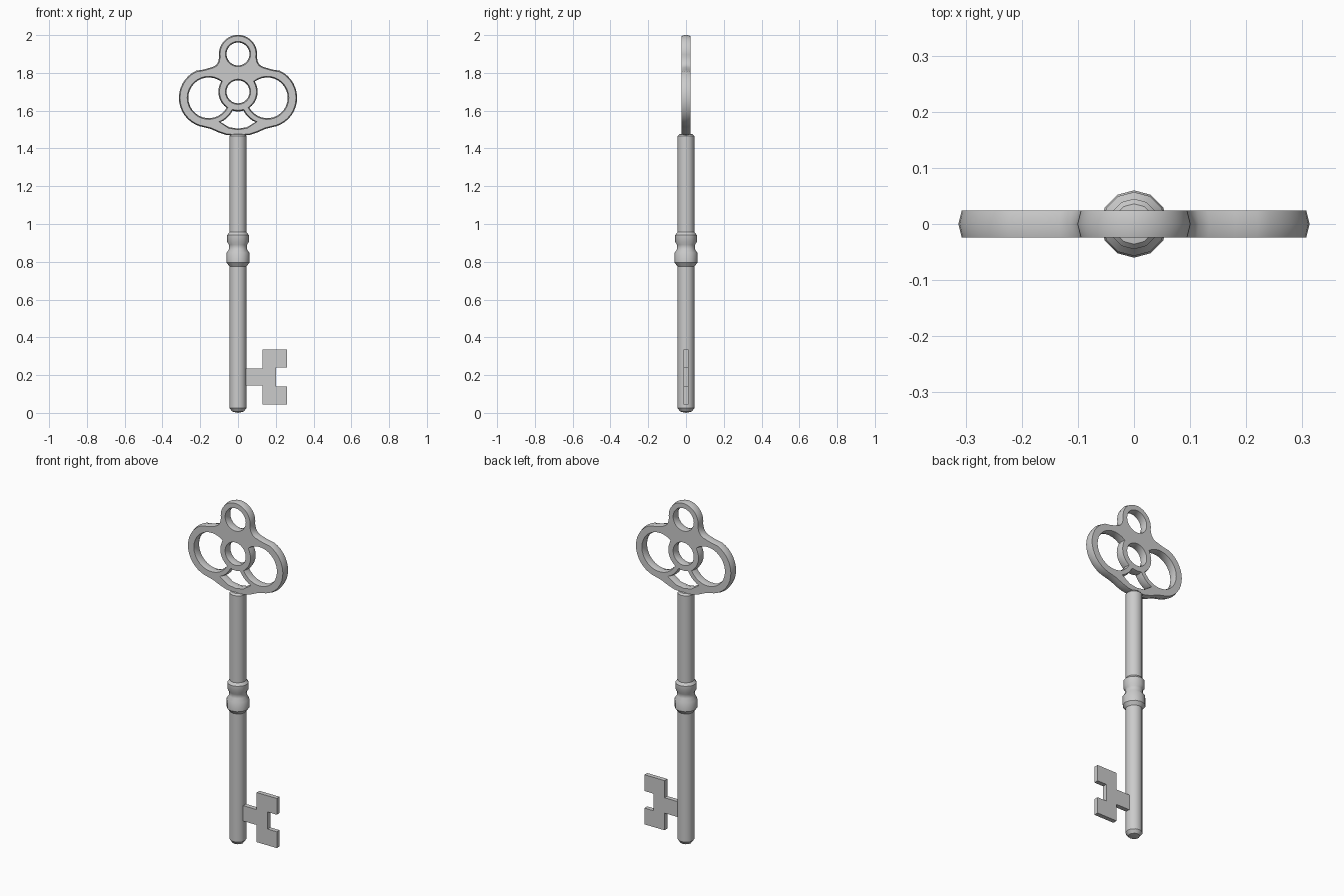
import bpy, bmesh
from math import sin, cos, radians, pi

if "Cube" in bpy.data.objects:
    bpy.data.objects.remove(bpy.data.objects["Cube"])


def arc(cx, cz, r, a0, a1, n):
    return [(cx + r * cos(radians(a0 + (a1 - a0) * i / n)),
             cz + r * sin(radians(a0 + (a1 - a0) * i / n))) for i in range(n + 1)]


def mirror(pts):
    return [(-x, z) for x, z in reversed(pts)]


def finish(name, bm, angle=30):
    bmesh.ops.recalc_face_normals(bm, faces=bm.faces)
    me = bpy.data.meshes.new(name)
    bm.to_mesh(me)
    bm.free()
    ob = bpy.data.objects.new(name, me)
    bpy.context.collection.objects.link(ob)
    bpy.ops.object.select_all(action='DESELECT')
    ob.select_set(True)
    bpy.context.view_layer.objects.active = ob
    bpy.ops.object.shade_smooth_by_angle(angle=radians(angle))
    return ob


def plate(name, loops, half, ridge=0.0):
    """Flat plate in the xz plane; first loop is the outline, others are holes."""
    bm = bmesh.new()
    edges = []
    for pts in loops:
        vs = [bm.verts.new((x, -half, z)) for x, z in pts]
        edges += [bm.edges.new((vs[i - 1], vs[i])) for i in range(len(vs))]
    bmesh.ops.triangle_fill(bm, edges=edges, use_beauty=True, use_dissolve=False)
    ext = bmesh.ops.extrude_face_region(bm, geom=bm.faces[:], use_keep_orig=True)
    for v in ext['geom']:
        if isinstance(v, bmesh.types.BMVert):
            v.co.y = half
    bmesh.ops.recalc_face_normals(bm, faces=bm.faces)
    # raised ridge running around the middle of every rim
    if ridge:
        across = [e for e in bm.edges if abs(e.verts[0].co.y - e.verts[1].co.y) > half]
        bmesh.ops.subdivide_edges(bm, edges=across, cuts=1)
        bm.normal_update()
        mids = [(v, v.normal.copy()) for v in bm.verts if abs(v.co.y) < half / 2]
        for v, n in mids:
            v.co += n * ridge
    return finish(name, bm)


# Shaft with collar, turned with 12 sides
profile = [(0, 0), (.031, .007), (.045, .026), (.045, .775), (.06, .795), (.06, .848),
           (.048, .866), (.048, .89), (.057, .904), (.057, .942), (.045, .957),
           (.045, 1.465), (.036, 1.475), (0, 1.48)]
bm = bmesh.new()
vs = [bm.verts.new((r, 0, z)) for r, z in profile]
es = [bm.edges.new(p) for p in zip(vs, vs[1:])]
bmesh.ops.spin(bm, geom=vs + es, cent=(0, 0, 0), axis=(0, 0, 1), angle=2 * pi, steps=12)
bmesh.ops.remove_doubles(bm, verts=bm.verts, dist=1e-4)
finish("shaft", bm, 35)

# Bow: trefoil outline with five openings
half_outline = (arc(0, 1.9, .095, 90, 190, 12)
                + [(-.1, 1.855), (-.112, 1.837), (-.132, 1.826), (-.18, 1.812)]
                + arc(-.155, 1.668, .152, 115, 262, 16)
                + [(-.14, 1.508), (-.1, 1.49), (-.06, 1.477), (0, 1.472)])
outline = half_outline + mirror(half_outline)[1:-1]
top_hole = arc(0, 1.9, .067, 0, 345, 23)
centre_hole = arc(0, 1.7, .067, 0, 345, 23)
left_hole = (arc(-.155, 1.668, .114, 50.8, 332.7, 24)
             + arc(0, 1.7, .098, 236.4, 146.8, 8)[1:-1])
lobe_side = arc(-.155, 1.668, .138, 293.4, 333.2, 5)
bottom_hole = (lobe_side + arc(0, 1.7, .098, 253, 287, 4) + mirror(lobe_side)
               + [(.05, 1.507), (0, 1.499), (-.05, 1.507)])
plate("bow", [outline, top_hole, centre_hole, left_hole, mirror(left_hole), bottom_hole],
      .024, .006)

# Bit with two teeth
plate("bit", [[(.03, .145), (.13, .145), (.13, .045), (.26, .045), (.26, .14), (.2, .14),
               (.2, .24), (.26, .24), (.26, .335), (.13, .335), (.13, .235), (.03, .235)]],
      .013)
